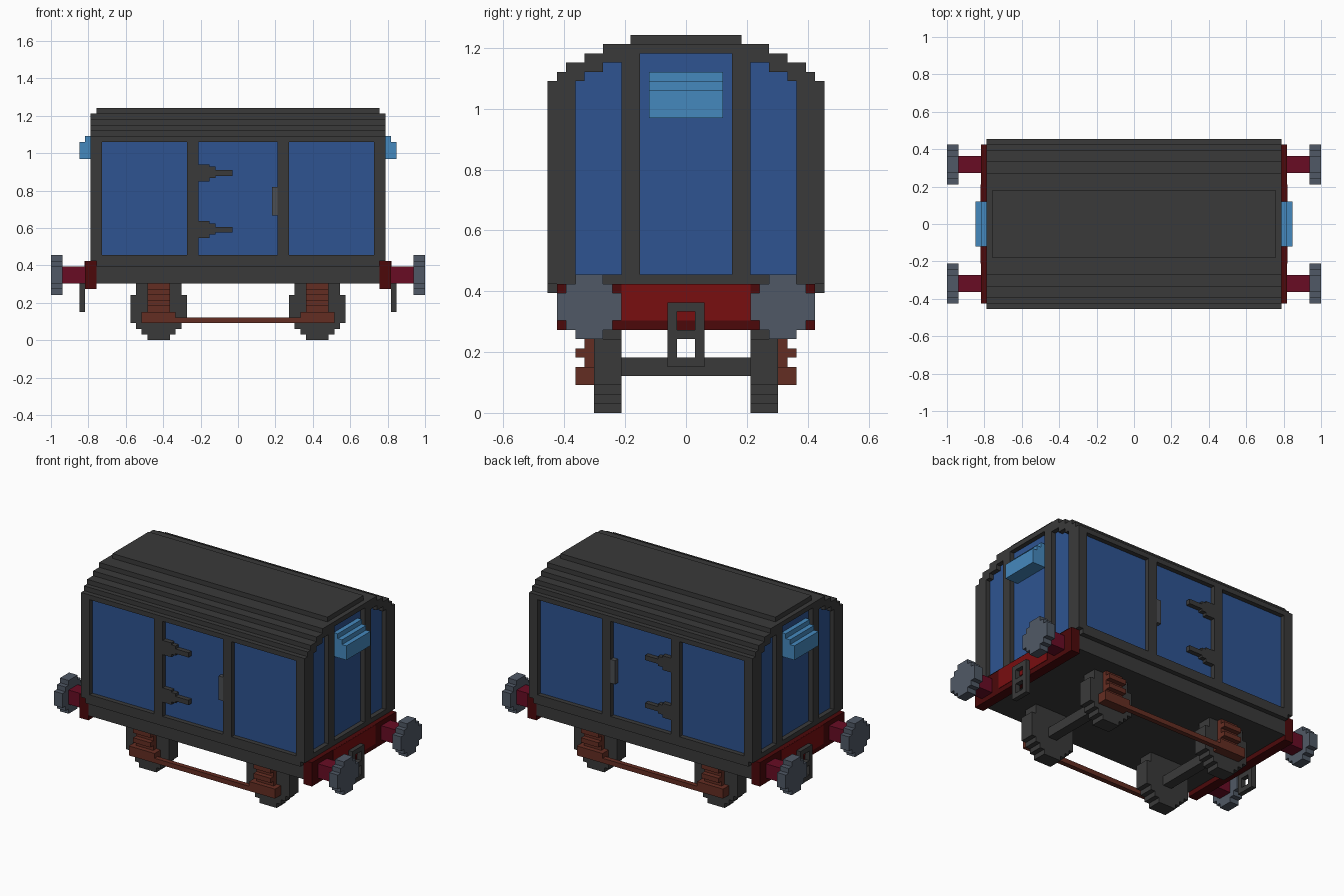
import bpy, bmesh

old = bpy.data.objects.get("Cube")
if old:
    bpy.data.objects.remove(old, do_unlink=True)

U = 2 / 66  # size of one block


def material(name, rgb):
    lin = [((c / 255 + 0.055) / 1.055) ** 2.4 if c > 10 else c / 255 / 12.92 for c in rgb]
    m = bpy.data.materials.new(name)
    m.use_nodes = True
    m.diffuse_color = (*lin, 1)
    bsdf = next(n for n in m.node_tree.nodes if n.type == 'BSDF_PRINCIPLED')
    bsdf.inputs["Base Color"].default_value = (*lin, 1)
    return m


CHARCOAL = material("charcoal", (58, 58, 58))
BLUE = material("panel blue", (46, 84, 145))
SKY = material("light blue", (69, 137, 190))
SLATE = material("slate grey", (80, 89, 102))
STEEL = material("handle grey", (76, 78, 82))
RED = material("red", (120, 14, 16))
DARK_RED = material("dark red", (76, 8, 10))
MAROON = material("maroon", (104, 12, 36))
RUST = material("rust brown", (100, 45, 34))


def part(name, mat, boxes, mx=False, my=False):
    """One object from boxes (x0, x1, y0, y1, z0, z1) in blocks, mirrored in x and/or y."""
    bm = bmesh.new()
    for x0, x1, y0, y1, z0, z1 in boxes:
        for sx in ((1, -1) if mx else (1,)):
            for sy in ((1, -1) if my else (1,)):
                verts = bmesh.ops.create_cube(bm, size=1)["verts"]
                for v in verts:
                    v.co.x = sx * ((x0 + x1) / 2 + v.co.x * (x1 - x0)) * U
                    v.co.y = sy * ((y0 + y1) / 2 + v.co.y * (y1 - y0)) * U
                    v.co.z = ((z0 + z1) / 2 + v.co.z * (z1 - z0)) * U
    bmesh.ops.recalc_face_normals(bm, faces=bm.faces)
    me = bpy.data.meshes.new(name)
    bm.to_mesh(me)
    bm.free()
    me.materials.append(mat)
    ob = bpy.data.objects.new(name, me)
    bpy.context.collection.objects.link(ob)
    return ob


# Body shell and stepped roof
part("body_core", CHARCOAL, [(-25, 25, -14, 14, 10, 36)])
roof = [(14, 37), (13, 38), (11, 39), (9, 40), (6, 41)]
part("roof", CHARCOAL, [(-25, 25, -w, w, top - 1, top) for w, top in roof])

# Side frames: sill, lintel, corner posts, door posts
part("side_sill", CHARCOAL, [(-25, 25, 14, 15, 13, 15)], my=True)
part("side_lintel", CHARCOAL, [(-26, 26, 14, 15, 35, 36)], my=True)
part("corner_post", CHARCOAL, [(24, 26, 12, 15, 14, 36)], mx=True, my=True)
part("door_post", CHARCOAL, [(7, 9, 14, 15, 15, 35)], mx=True, my=True)

# Side panels and doors
part("side_panel", BLUE, [(9, 24, 13.8, 14.04, 15, 35)], mx=True, my=True)
part("door", BLUE, [(-7, 7, 13.8, 14.04, 15, 35)], my=True)
hinges = []
for z in (18, 28):
    hinges += [(-7, -5, 14, 15, z, z + 3), (-5, -4, 14, 15, z + 0.6, z + 2.6),
               (-4, -1, 14, 15, z + 1, z + 2)]
part("door_hinge", CHARCOAL, hinges, my=True)
part("door_handle", STEEL, [(6, 7, 14, 15, 22, 27)], my=True)

# End frames: sill, posts, stepped arch
part("end_sill", CHARCOAL, [(25, 26, -15, 15, 14, 15)], mx=True)
part("end_post", CHARCOAL, [(25, 26, 5, 7, 15, 40)], mx=True, my=True)
arch = [(0, 5, 39, 40), (7, 9, 38, 40), (9, 11, 37, 39), (11, 12, 36, 38),
        (12, 13, 36, 38), (13, 14, 36, 37)]
part("end_arch", CHARCOAL, [(25, 26, *a) for a in arch], mx=True, my=True)

# End panels and lamp hoods
part("end_panel", BLUE, [(24.8, 25.04, -5, 5, 15, 39), (24.8, 25.04, 7, 9, 15, 38),
                         (24.8, 25.04, -9, -7, 15, 38), (24.8, 25.04, 9, 12, 15, 37),
                         (24.8, 25.04, -12, -9, 15, 37)], mx=True)
part("end_hood", SKY, [(25, 28, -4, 4, 32, 35), (25, 27, -4, 4, 35, 36),
                       (25, 26, -4, 4, 36, 37)], mx=True)

# Buffer beams with bright centre plate
part("buffer_beam", DARK_RED, [(25, 27, -14.02, 14.02, 9, 14)], mx=True)
part("beam_plate", RED, [(26.9, 27.1, -7, 7, 10, 13.98)], mx=True)

# Buffers
part("buffer_stem", MAROON, [(27, 31, 9, 12, 10, 13)], mx=True, my=True)
disc = [(1.5, 3.5), (2.5, 2.5), (3.5, 1.5)]
part("buffer_disc", SLATE, [(31, 33, 10.5 - w, 10.5 + w, 11.5 - h, 11.5 + h)
                            for w, h in disc], mx=True, my=True)

# Coupling link with two openings
part("coupling", CHARCOAL, [(27, 28, -2, -1, 5, 12), (27, 28, 1, 2, 5, 12)]
     + [(27, 28, -1, 1, z, z + 1) for z in (5, 8, 11)], mx=True)

# Wheels and axles
wheel = [(2, 0, 1), (3, 1, 2), (4, 2, 3), (5, 3, 8), (4, 8, 10)]
part("wheel", CHARCOAL, [(14 - w, 14 + w, 7, 10, a, b) for w, a, b in wheel],
     mx=True, my=True)
part("axle", CHARCOAL, [(13, 15, -7, 7, 4, 6)], mx=True)

# Ribbed axle springs and the tie bars joining them
springs = [(12, 16, 10, 11 if z % 2 else 12, z, z + 1) for z in range(5, 10)]
part("axle_spring", RUST, springs + [(11, 17, 10, 12, 4, 5)], mx=True, my=True)
part("tie_bar", RUST, [(-17, 17, 11, 12, 3, 4)], my=True)
part("tie_bar_mount", RUST, [(11, 17, 10, 11, 3, 4)], mx=True, my=True)
